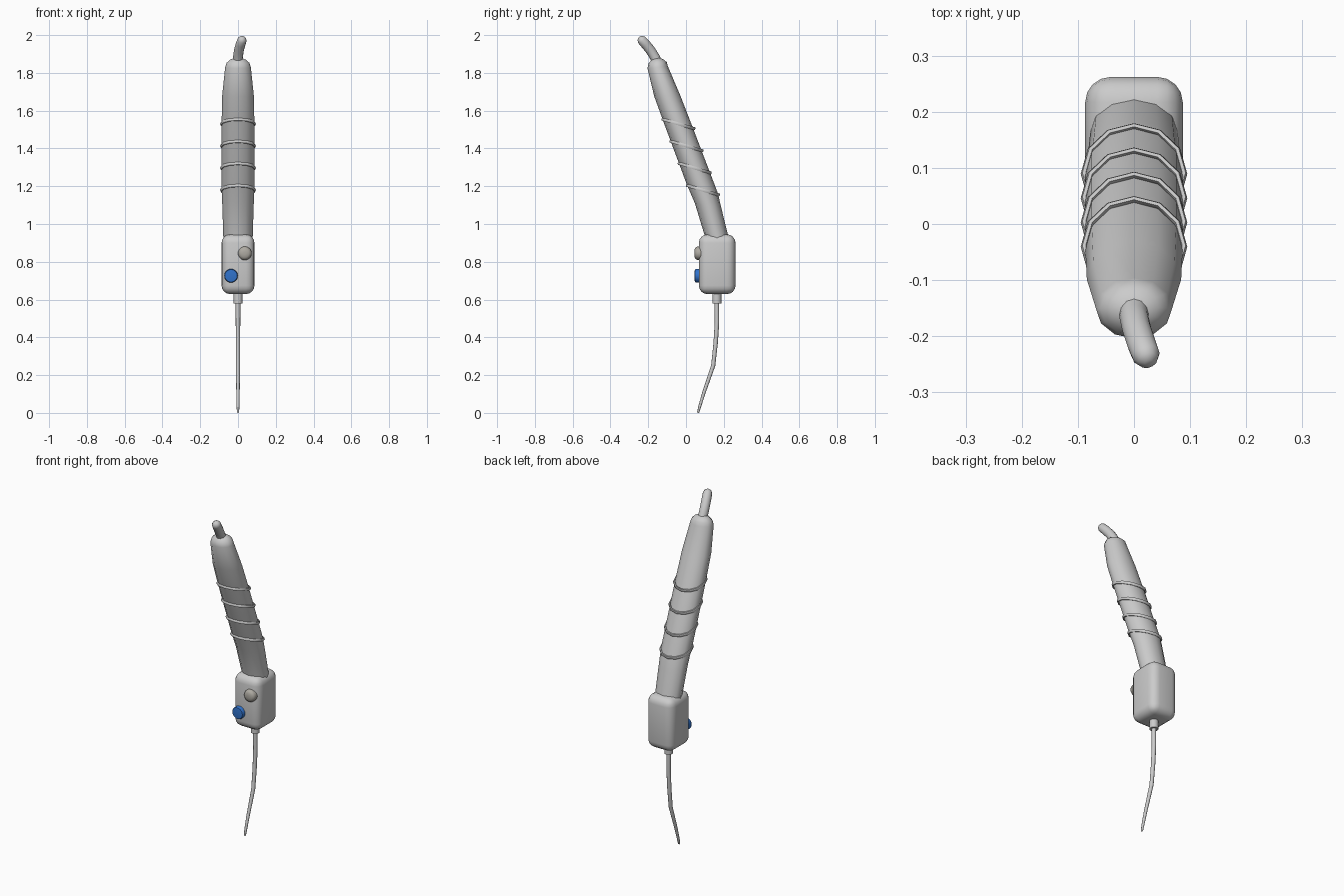
import bpy, bmesh
from math import sin, cos, pi, radians
from mathutils import Vector, Matrix

if "Cube" in bpy.data.objects:
    bpy.data.objects.remove(bpy.data.objects["Cube"])


def finish(bm, name, color=None, angle=40):
    bmesh.ops.recalc_face_normals(bm, faces=bm.faces)
    me = bpy.data.meshes.new(name)
    bm.to_mesh(me)
    bm.free()
    ob = bpy.data.objects.new(name, me)
    bpy.context.collection.objects.link(ob)
    if color:
        mat = bpy.data.materials.new(name + "_color")
        mat.diffuse_color = (*color, 1)
        mat.use_nodes = True
        mat.node_tree.nodes["Principled BSDF"].inputs["Base Color"].default_value = mat.diffuse_color
        me.materials.append(mat)
    bpy.ops.object.select_all(action='DESELECT')
    bpy.context.view_layer.objects.active = ob
    ob.select_set(True)
    bpy.ops.object.shade_smooth_by_angle(angle=radians(angle))
    return ob


def loft(name, sections, loop=False, color=None, angle=50):
    """Skin a list of point rings; cap the ends unless looped."""
    bm = bmesh.new()
    rings = [[bm.verts.new(p) for p in s] for s in sections]
    n = len(rings[0])
    pairs = list(zip(rings, rings[1:])) + ([(rings[-1], rings[0])] if loop else [])
    for a, b in pairs:
        for i in range(n):
            j = (i + 1) % n
            bm.faces.new((a[i], a[j], b[j], b[i]))
    if not loop:
        bm.faces.new(rings[0])
        bm.faces.new(rings[-1])
    return finish(bm, name, color, angle)


def ellipse(c, u, v, n=12):
    return [c + u * cos(2 * pi * i / n) + v * sin(2 * pi * i / n) for i in range(n)]


def tube(name, stations, n=12):
    """Tapered tube through (x, y, z, radius) stations."""
    pts = [Vector(s[:3]) for s in stations]
    secs = []
    for i, p in enumerate(pts):
        t = (pts[min(i + 1, len(pts) - 1)] - pts[max(i - 1, 0)]).normalized()
        u = (Vector((1, 0, 0)) - t * t.x).normalized()
        r = stations[i][3]
        secs.append(ellipse(p, u * r, t.cross(u) * r, n))
    return loft(name, secs)


def span(f, b, w):
    """Centre, depth and width vectors of a section from front to back edge."""
    f, b = Vector((0, *f)), Vector((0, *b))
    return (f + b) / 2, (b - f) / 2, Vector((w, 0, 0))


def disc(name, profile, x, z, color, n=20):
    """Button turned around the y axis from (radius, y) points."""
    secs = [ellipse(Vector((x, y, z)), Vector((r, 0, 0)), Vector((0, 0, r)), n)
            for r, y in profile]
    return loft(name, secs, color=color)


# Curved handle: front edge, back edge, half width
handle = [((.11, .88), (.235, .88), .075), ((.10, .935), (.225, .93), .078),
          ((.047, 1.11), (.187, 1.085), .083), ((.004, 1.21), (.168, 1.165), .087),
          ((-.119, 1.54), (.038, 1.505), .087), ((-.168, 1.675), (-.03, 1.68), .084),
          ((-.204, 1.825), (-.096, 1.835), .068), ((-.199, 1.85), (-.102, 1.857), .06),
          ((-.182, 1.87), (-.115, 1.868), .043), ((-.165, 1.879), (-.13, 1.877), .022)]
loft("handle", [ellipse(*span(*s)) for s in handle])

# Four slanted grip rings
for k in range(4):
    y, z = .0433 * k, -.117 * k
    c, d, w = span((-.125 + y, 1.555 + z), (.044 + y, 1.505 + z), .089)
    normal = w.cross(d).normalized()
    secs = []
    for i in range(12):
        a = 2 * pi * i / 12
        rad = d * cos(a) + w * sin(a)
        secs.append(ellipse(c + rad, rad.normalized() * .006, normal * .009, 6))
    loft("grip_ring_%d" % (k + 1), secs, loop=True)

# Rounded head block
bm = bmesh.new()
bmesh.ops.create_cube(bm, size=1, matrix=Matrix.Translation((0, .165, .787))
                      @ Matrix.Diagonal((.174, .194, .316, 1)))
bmesh.ops.bevel(bm, geom=bm.edges[:], offset=.045, segments=4, profile=.5,
                affect='EDGES', clamp_overlap=True)
finish(bm, "head_block")

# Buttons on the front of the block
disc("grey_button", [(.036, .10), (.036, .062), (.032, .052), (.022, .046), (.008, .044)],
     .036, .845, (.42, .40, .36))
disc("blue_button", [(.036, .10), (.036, .052), (.033, .047), (.015, .045)],
     -.037, .726, (.03, .17, .6))

# Collar and bent tapered probe
tube("collar", [(0, .163, .65, .024), (0, .163, .58, .024)])
tube("probe", [(0, .163, .62, .0125), (0, .164, .48, .012), (0, .157, .37, .0115),
               (0, .144, .25, .011), (0, .094, .105, .009), (0, .073, .035, .0075),
               (0, .065, .004, .006), (0, .064, 0, .003)])

# Cable leaving the top of the handle
tube("cable", [(0, -.14, 1.83, .026), (0, -.166, 1.885, .026), (.005, -.188, 1.92, .026),
               (.014, -.215, 1.953, .026), (.0215, -.234, 1.974, .025),
               (.0245, -.243, 1.984, .018), (.026, -.247, 1.989, .007)])
